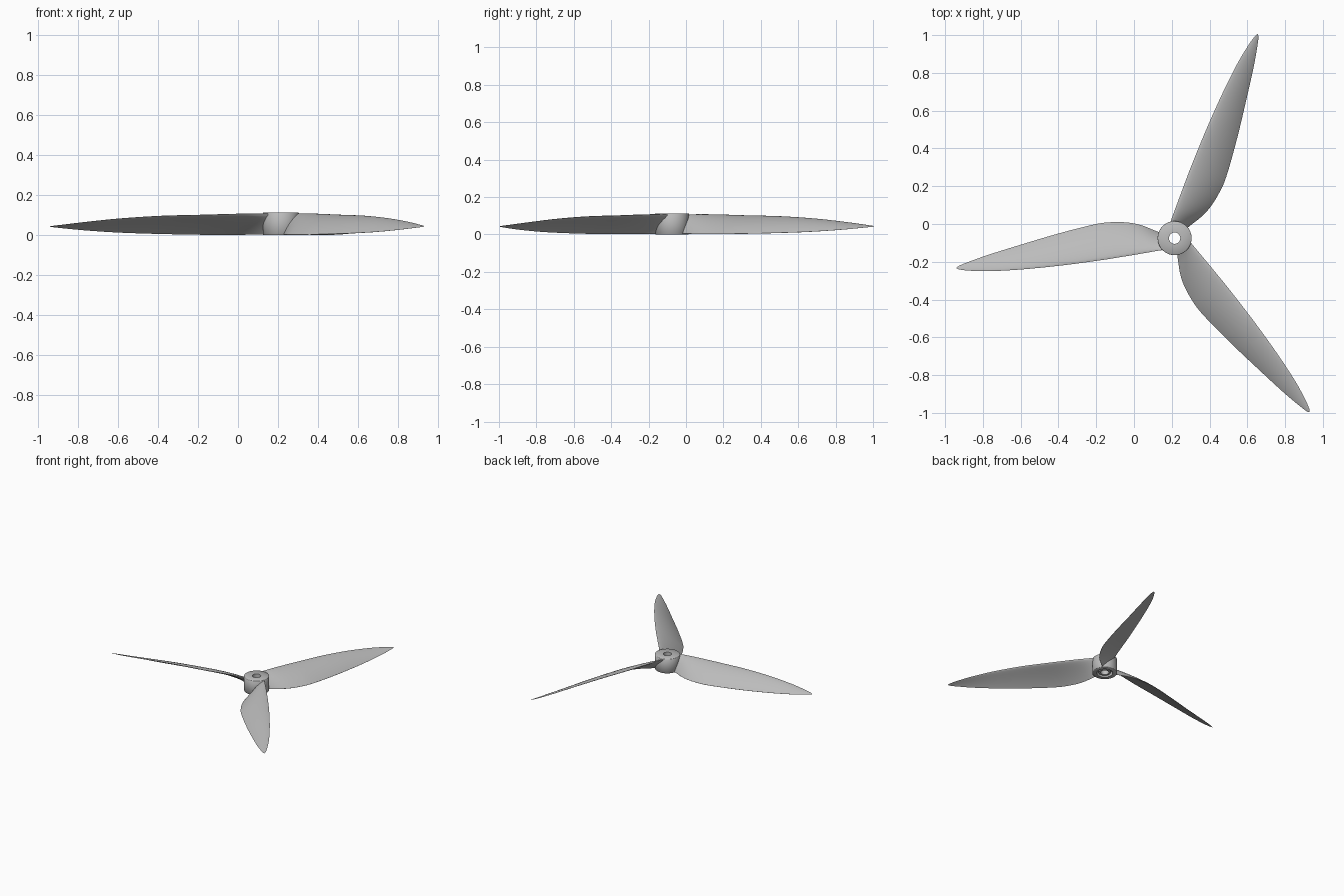
import bpy, bmesh, math
from mathutils import Matrix, Vector

cube = bpy.data.objects.get("Cube")
if cube:
    bpy.data.objects.remove(cube)

HUB = Vector((0.215, -0.075, 0))
FIRST_ANGLE = math.radians(187.9)

grey = bpy.data.materials.new("plain grey")
grey.use_nodes = True
colour = (0.5, 0.5, 0.5, 1)
grey.diffuse_color = colour
grey.node_tree.nodes["Principled BSDF"].inputs["Base Color"].default_value = colour


def make_object(name, bm, matrix, angle):
    """Turn a bmesh into a smooth-shaded grey object."""
    bmesh.ops.recalc_face_normals(bm, faces=bm.faces)
    mesh = bpy.data.meshes.new(name)
    bm.to_mesh(mesh)
    bm.free()
    mesh.materials.append(grey)
    obj = bpy.data.objects.new(name, mesh)
    bpy.context.collection.objects.link(obj)
    obj.matrix_world = matrix
    bpy.ops.object.select_all(action='DESELECT')
    obj.select_set(True)
    bpy.context.view_layer.objects.active = obj
    bpy.ops.object.shade_smooth_by_angle(angle=math.radians(angle))
    return obj


def bridge(bm, loops, closed):
    """Join consecutive vertex rings with quads."""
    pairs = list(zip(loops, loops[1:]))
    if closed:
        pairs.append((loops[-1], loops[0]))
    for a, b in pairs:
        for i in range(len(a)):
            j = (i + 1) % len(a)
            bm.faces.new((a[i], a[j], b[j], b[i]))


def catmull(rows, steps):
    """Smoothly resample rows of numbers."""
    pts = [rows[0]] + rows + [rows[-1]]
    result = []
    for a, b, c, d in zip(pts, pts[1:], pts[2:], pts[3:]):
        for s in range(steps):
            t = s / steps
            result.append([
                q + t * (r - p + t * (2 * p - 5 * q + 4 * r - w + t * (3 * (q - r) + w - p))) / 2
                for p, q, r, w in zip(a, b, c, d)])
    return result + [rows[-1]]


# Hub: lathed ring with a bore and a recess around a boss underneath
hub_profile = [(0.03, 0.113), (0.088, 0.113), (0.09, 0.111), (0.09, 0.002), (0.088, 0),
               (0.058, 0), (0.058, 0.03), (0.044, 0.03), (0.044, 0.005), (0.03, 0.005)]
SEGMENTS = 64
bm = bmesh.new()
rings = []
for radius, z in hub_profile:
    rings.append([bm.verts.new((radius * math.cos(math.tau * i / SEGMENTS),
                                radius * math.sin(math.tau * i / SEGMENTS), z))
                  for i in range(SEGMENTS)])
bridge(bm, rings, True)
make_object("hub", bm, Matrix.Translation(HUB), 50)

# Blade stations: distance out, leading edge, trailing edge, top, bottom
stations = [
    [0.06, 0.053, -0.033, 0.107, 0.004],
    [0.10, 0.054, -0.055, 0.107, 0.004],
    [0.16, 0.056, -0.089, 0.107, 0.003],
    [0.22, 0.058, -0.112, 0.106, 0.002],
    [0.30, 0.060, -0.127, 0.104, 0.002],
    [0.40, 0.062, -0.131, 0.101, 0.003],
    [0.61, 0.061, -0.108, 0.096, 0.007],
    [0.82, 0.053, -0.076, 0.083, 0.014],
    [0.99, 0.039, -0.048, 0.066, 0.025],
    [1.10, 0.021, -0.025, 0.053, 0.035],
    [1.15, 0.008, -0.012, 0.047, 0.040],
    [1.166, -0.001, -0.003, 0.044, 0.042],
]


def airfoil(u, lead, trail, top, bottom):
    """Closed cambered section with a round nose and a thin tail."""
    count = 12
    chord = Vector((0, trail - lead, bottom - top))
    length = chord.length
    normal = Vector((0, top - bottom, trail - lead)).normalized() * -1
    thick = min(0.022, 0.13 * length) * (1 - 0.45 * u)
    start = Vector((u, lead, top))
    upper, lower = [], []
    for i in range(count + 1):
        s = (1 - math.cos(math.pi * i / count)) / 2
        half = thick * (1.3 * math.sqrt(s) * (1 - s) + 0.04 * s)
        camber = 0.045 * length * 4 * s * (1 - s)
        base = start + chord * s
        upper.append(base + normal * (camber + half))
        lower.append(base + normal * (camber - half))
    return upper + lower[:0:-1]


# Three identical twisted blades
for index, name in enumerate(("right_blade", "front_blade", "back_blade")):
    bm = bmesh.new()
    loops = [[bm.verts.new(p) for p in airfoil(*row)] for row in catmull(stations, 4)]
    bridge(bm, loops, False)
    bm.faces.new(loops[0])
    bm.faces.new(loops[-1])
    turn = Matrix.Rotation(FIRST_ANGLE + index * math.tau / 3, 4, 'Z')
    make_object(name, bm, Matrix.Translation(HUB) @ turn, 60)
